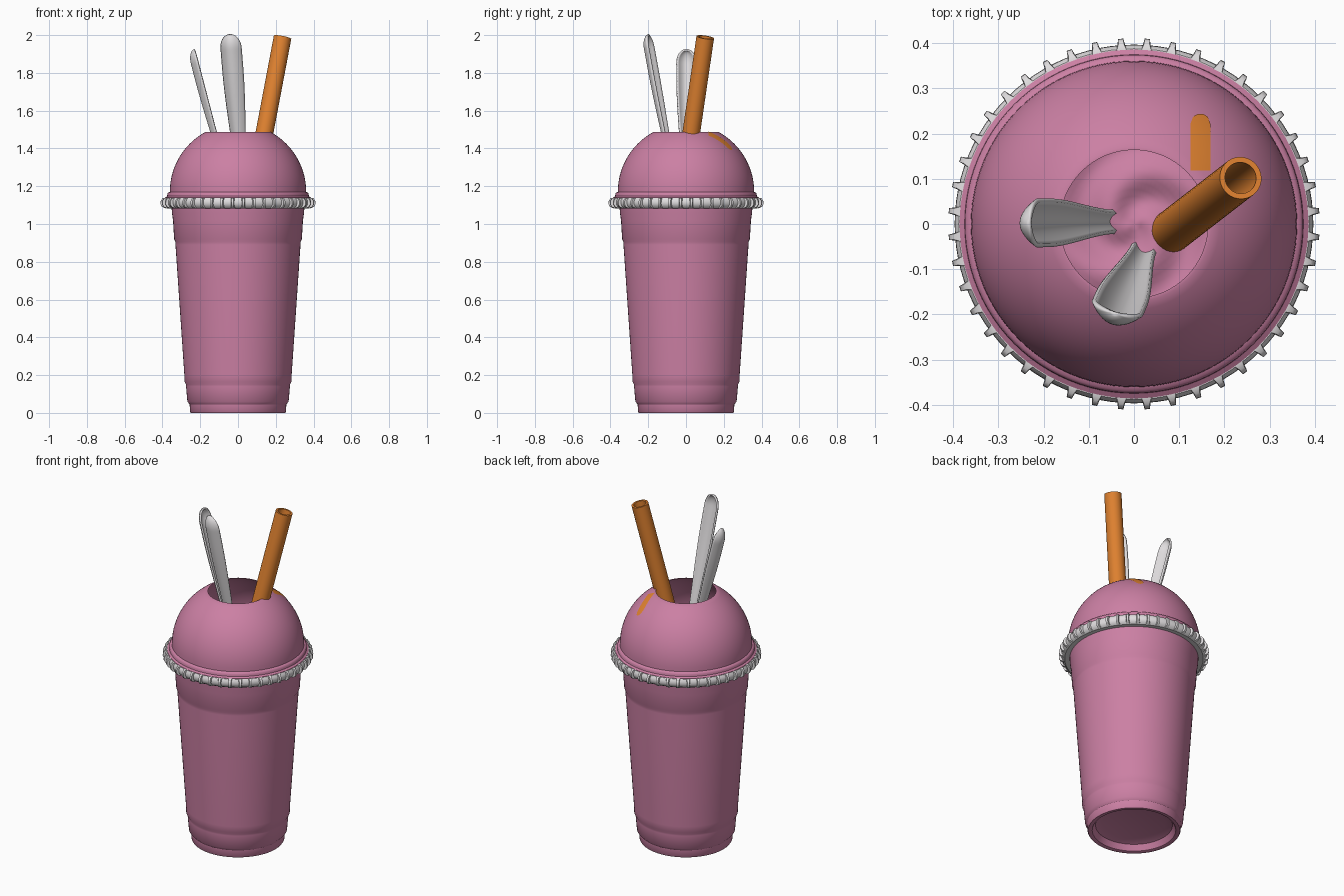
import bpy, bmesh, math
from mathutils import Vector

if "Cube" in bpy.data.objects:
    bpy.data.objects.remove(bpy.data.objects["Cube"])


def material(name, rgb):
    m = bpy.data.materials.new(name)
    m.diffuse_color = (*rgb, 1)
    m.use_nodes = True
    m.node_tree.nodes["Principled BSDF"].inputs["Base Color"].default_value = m.diffuse_color
    return m


PINK = material("pink", (0.60, 0.215, 0.37))
WHITE = material("soft white", (0.74, 0.72, 0.73))
ORANGE = material("orange", (0.75, 0.225, 0.03))


def make(name, verts, faces, mat, angle=35):
    me = bpy.data.meshes.new(name)
    me.from_pydata([tuple(v) for v in verts], [], faces)
    bm = bmesh.new()
    bm.from_mesh(me)
    bmesh.ops.remove_doubles(bm, verts=bm.verts, dist=1e-5)
    bmesh.ops.recalc_face_normals(bm, faces=bm.faces)
    bm.to_mesh(me)
    bm.free()
    me.materials.append(mat)
    ob = bpy.data.objects.new(name, me)
    bpy.context.collection.objects.link(ob)
    bpy.ops.object.select_all(action='DESELECT')
    bpy.context.view_layer.objects.active = ob
    ob.select_set(True)
    bpy.ops.object.shade_smooth_by_angle(angle=math.radians(angle))
    return ob


def lathe(name, profile, mat, closed=False, n=96):
    k = len(profile)
    verts = [(r * math.cos(2 * math.pi * i / n), r * math.sin(2 * math.pi * i / n), z)
             for i in range(n) for r, z in profile]
    faces = []
    for i in range(n):
        a, b = i * k, (i + 1) % n * k
        for j in range(k if closed else k - 1):
            q = (j + 1) % k
            faces.append((a + j, b + j, b + q, a + q))
    return make(name, verts, faces, mat)


def grid_faces(nu, nv):
    return [(i * nv + j, i * nv + j + 1, (i + 1) * nv + j + 1, (i + 1) * nv + j)
            for i in range(nu - 1) for j in range(nv - 1)]


# Cup with recessed base and stepped bands
lathe("cup", [(0, 0.05), (0.17, 0.047), (0.21, 0.035), (0.228, 0.003), (0.235, 0), (0.25, 0),
              (0.254, 0.006), (0.256, 0.045), (0.268, 0.06), (0.275, 0.14), (0.275, 0.15),
              (0.283, 0.165), (0.284, 0.20), (0.331, 0.89), (0.331, 0.905), (0.338, 0.92),
              (0.344, 1.02), (0.350, 1.06), (0.352, 1.10)], PINK)

# Domed lid: rim, sphere cap and thin inner wall
C, R = 1.17, 0.361
top = math.asin(0.318 / R)
cap = [(R * math.cos(top * i / 18), C + R * math.sin(top * i / 18)) for i in range(19)]
inner = [(r - 0.007, z) for r, z in reversed(cap)]
lathe("dome_lid", [(0.35, 1.12), (0.386, 1.13), (0.386, 1.14), (0.375, 1.147), (0.374, 1.16),
                   (0.369, 1.167)] + cap + inner, PINK)

# White rim ring
lathe("rim_ring", [(0.345, 1.085), (0.378, 1.083), (0.391, 1.092), (0.397, 1.108),
                   (0.396, 1.125), (0.388, 1.137), (0.375, 1.138), (0.345, 1.13)],
      WHITE, closed=True)

# Ribs around the ring
N = 44
verts, faces = [], []
section = [(0.385, 1.083), (0.402, 1.09), (0.411, 1.105), (0.410, 1.122), (0.400, 1.137),
           (0.385, 1.139)]
for i in range(N):
    a = 2 * math.pi * (i + 0.5) / N
    d, s = Vector((math.cos(a), math.sin(a), 0)), Vector((-math.sin(a), math.cos(a), 0))
    o, k = len(verts), len(section)
    for side in (-1, 1):
        for r, z in section:
            w = 0.011 if r < 0.39 else 0.006
            verts.append(d * r + s * side * w + Vector((0, 0, z)))
    faces += [tuple(range(o, o + k)), tuple(range(o + k, o + 2 * k))]
    faces += [(o + j, o + (j + 1) % k, o + k + (j + 1) % k, o + k + j) for j in range(k)]
make("rim_ribs", verts, faces, WHITE, 50)

# Swirled drink surface inside the lid
nr, na = 24, 65
verts = []
for i in range(nr):
    r = 0.352 * i / (nr - 1)
    for j in range(na):
        a = 2 * math.pi * j / (na - 1)
        z = 1.2 + 0.012 * math.sin(2 * a + r * 45) * min(1, r / 0.06)
        verts.append((r * math.cos(a), r * math.sin(a), z))
make("drink", verts, grid_faces(nr, na), PINK, 60)

# Hollow straw, leaning right and back
tip, foot = Vector((0.236, 0.102, 1.989)), Vector((0.077, -0.021, 1.15))
straw = lathe("straw", [(0.047, 0), (0.047, (tip - foot).length), (0.035, (tip - foot).length),
                        (0.035, 0)], ORANGE, closed=True, n=32)
straw.location = foot
straw.rotation_mode = 'QUATERNION'
straw.rotation_quaternion = (tip - foot).to_track_quat('Z', 'Y')


# Scooped spoons: narrow channel handle widening to a rounded hollow tip
def spoon(name, foot, tip, inward, width, depth):
    foot, tip = Vector(foot), Vector(tip)
    axis = (tip - foot).normalized()
    length = (tip - foot).length
    n = Vector(inward)
    n = (n - axis * n.dot(axis)).normalized()
    side = axis.cross(n)
    nu, nv = 48, 15
    verts = []
    for i in range(nu):
        s = 1 - (1 - i / (nu - 1)) ** 1.6
        k = min(1, s / 0.8)
        w = 0.45 + 0.55 * k * k * (3 - 2 * k)
        e = max(0, (s * length - (length - 0.07)) / 0.07)
        w *= math.sqrt(max(0, 1 - e * e))
        for j in range(nv):
            t = -1 + 2 * j / (nv - 1)
            off = depth * (0.5 - (1 - t * t) * w)
            verts.append(foot + axis * length * s + side * t * w * width / 2 + n * off)
    ob = make(name, verts, grid_faces(nu, nv), WHITE, 60)
    m = ob.modifiers.new("thickness", 'SOLIDIFY')
    m.thickness = 0.01
    m.offset = 0


spoon("left_spoon", (-0.05, 0.005, 1.17), (-0.245, 0.002, 1.918), (1, 0, 0), 0.10, 0.034)
spoon("front_spoon", (0.022, -0.058, 1.15), (-0.046, -0.212, 1.998), (0.3, 1, 0), 0.11, 0.034)

# Orange patch lying on the dome behind the straw
nu, nv = 9, 14
verts = []
for i in range(nu):
    u = -1 + 2 * i / (nu - 1)
    x = 0.147 + 0.022 * u
    y0, y1 = 0.118, 0.222 + 0.022 * math.sqrt(1 - u * u)
    for j in range(nv):
        y = y0 + (y1 - y0) * j / (nv - 1)
        verts.append((x, y, C + math.sqrt((R + 0.002) ** 2 - x * x - y * y)))
make("dome_patch", verts, grid_faces(nu, nv), ORANGE)
